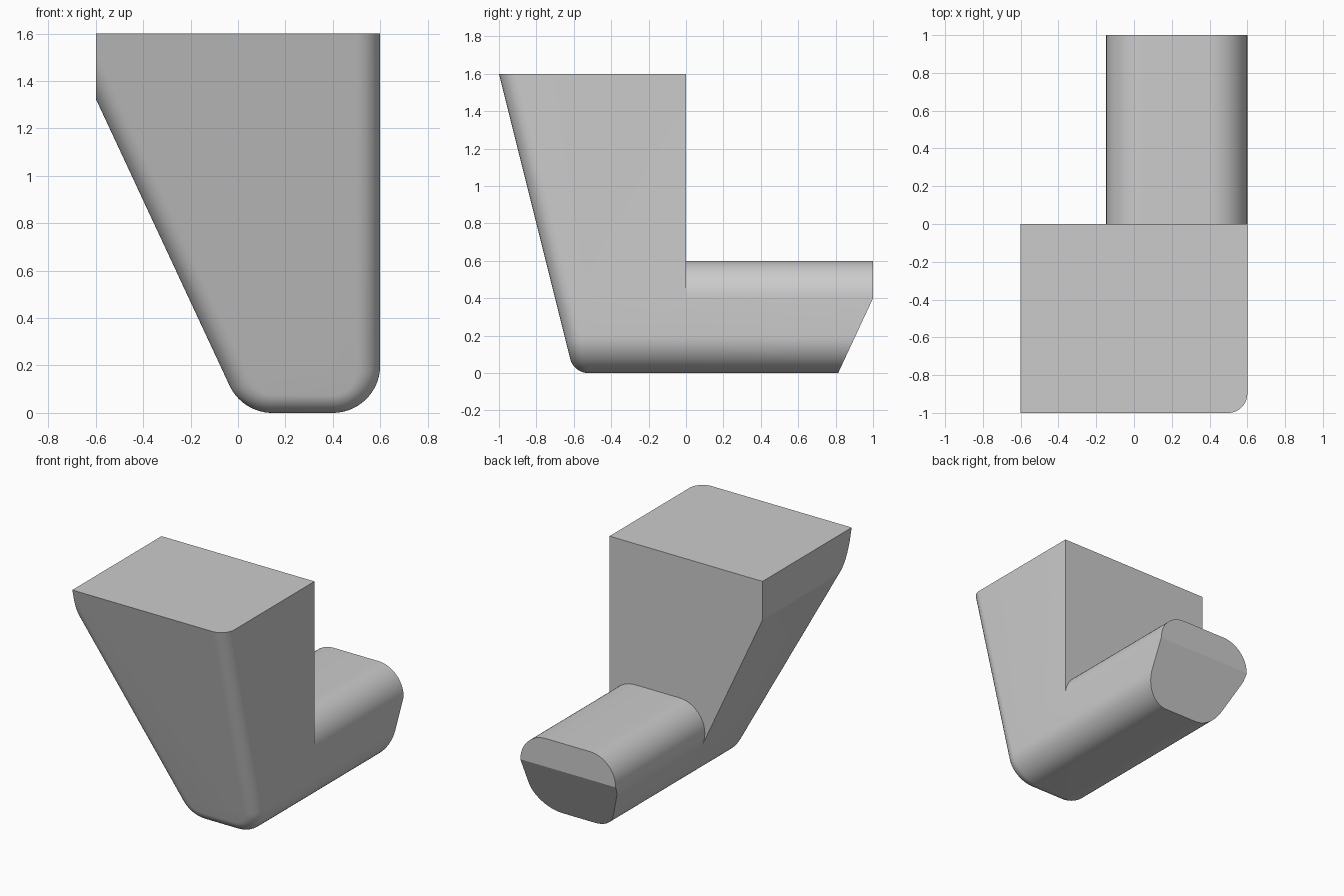
import bpy, bmesh
from math import sin, cos, tan, radians, hypot
from mathutils import Vector

cube = bpy.data.objects.get("Cube")
if cube:
    bpy.data.objects.remove(cube, do_unlink=True)

R, ROUND, SEG = 0.2, 0.1, 14       # corner radius, front edge radius, steps
LEAN, FRONT_SLOPE = 25, 0.25       # side lean in degrees, front slope
FOOT_X, TOP = 0.018, 1.6           # where the leaning side meets the ground
lean = radians(LEAN)
side = -180 + LEAN                 # direction the leaning side faces


def arc(cx, cz, a0, a1):
    """Points of a rounded corner, each with the direction it faces."""
    out = []
    for i in range(SEG + 1):
        a = radians(a0 + (a1 - a0) * i / SEG)
        n = Vector((cos(a), 0, sin(a)))
        out.append((Vector((cx, 0, cz)) + n * R, n))
    return out


# Shared lower profile, and the rounded top of the foot
right_n = Vector((1, 0, 0))
bottom = (arc(0.4, R, 0, -90)
          + arc(FOOT_X + R * tan(radians(90 - LEAN) / 2), R, -90, side))
left_top = arc(FOOT_X - 0.4 * tan(lean) + R / cos(lean), 0.4, side, -270)
right_top = arc(0.4, 0.4, -270, -360)
lower = [(Vector((0.6, 0, 0.4)), right_n)] + bottom + [left_top[0]]
cap = left_top[1:] + right_top[:-1]

# The column profile runs past its top and is trimmed later
column = ([(Vector((0.6, 0, 2)), right_n)] + lower
          + [(Vector((FOOT_X - 2 * tan(lean), 0, 2)), left_top[0][1])])

bm = bmesh.new()


def bridge(a, b):
    for i in range(len(a)):
        j = (i + 1) % len(a)
        bm.faces.new((a[i], a[j], b[j], b[i]))


# Column with a rounded edge around its sloping front
rings = [[bm.verts.new(p) for p, n in column]]
facing = Vector((0, -1, -FRONT_SLOPE)).normalized()
for k in range(SEG + 1):
    ring = []
    for p, n in column:
        c = p - n * ROUND
        c.y = -0.6 - FRONT_SLOPE * c.z + ROUND * hypot(1, FRONT_SLOPE)
        ring.append(bm.verts.new(c + n.slerp(facing, k / SEG) * ROUND))
    rings.append(ring)
for a, b in zip(rings, rings[1:]):
    bridge(a, b)
bm.faces.new(rings[-1])

# Foot running back from the column
back = rings[0]
cap_verts = [bm.verts.new(p) for p, n in cap]
foot_start = back[1:-1] + cap_verts
foot_end = [bm.verts.new(v.co + Vector((0, 1, 0))) for v in foot_start]
bridge(foot_start, foot_end)
bm.faces.new(foot_end)
bm.faces.new([back[0], back[1]] + cap_verts[::-1] + [back[-2], back[-1]])
bmesh.ops.recalc_face_normals(bm, faces=bm.faces[:])

# Flat trims: left side, top, and underside of the foot end
for point, normal in (((-0.6, 0, 0), (-1, 0, 0)),
                      ((0, 0, TOP), (0, 0, 1)),
                      ((0, 1, 0.4), (0, cos(lean), -sin(lean)))):
    bmesh.ops.bisect_plane(bm, geom=bm.verts[:] + bm.edges[:] + bm.faces[:],
                           dist=1e-5, plane_co=point, plane_no=normal,
                           clear_outer=True)
    bmesh.ops.holes_fill(bm, edges=[e for e in bm.edges if e.is_boundary], sides=0)
bmesh.ops.remove_doubles(bm, verts=bm.verts[:], dist=1e-5)
bmesh.ops.recalc_face_normals(bm, faces=bm.faces[:])

mesh = bpy.data.meshes.new("angled_bracket")
bm.to_mesh(mesh)
bm.free()
bracket = bpy.data.objects.new("angled_bracket", mesh)
bpy.context.collection.objects.link(bracket)

# Plain grey
grey = bpy.data.materials.new("light_grey")
grey.use_nodes = True
colour = (0.6, 0.6, 0.6, 1)
grey.diffuse_color = colour
for node in grey.node_tree.nodes:
    if node.type == 'BSDF_PRINCIPLED':
        node.inputs["Base Color"].default_value = colour
mesh.materials.append(grey)

bpy.ops.object.select_all(action='DESELECT')
bracket.select_set(True)
bpy.context.view_layer.objects.active = bracket
bpy.ops.object.shade_smooth_by_angle(angle=radians(20))
